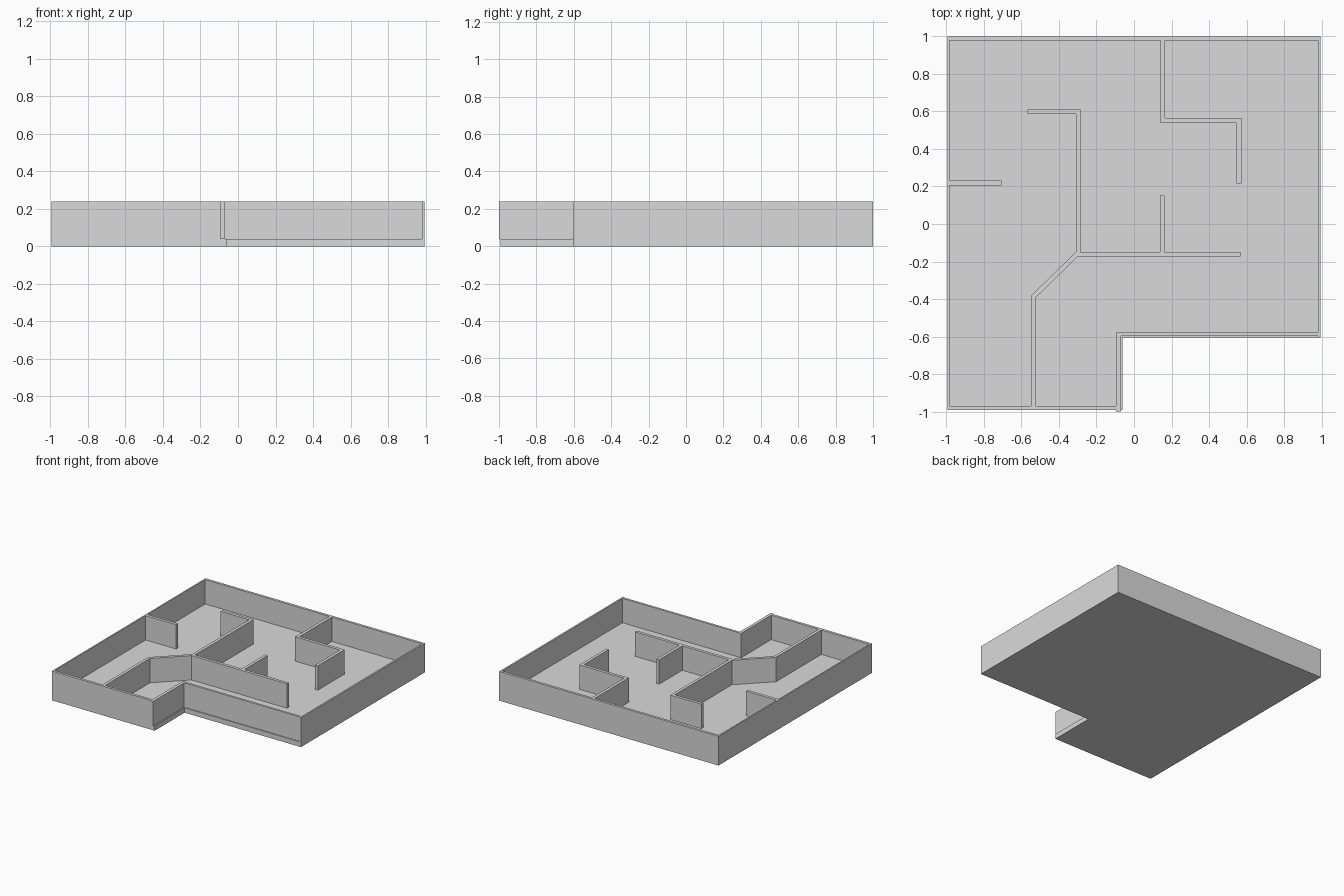
import bpy
import bmesh
from mathutils import Vector

FLOOR, TOP = 0.04, 0.24

cube = bpy.data.objects.get("Cube")
if cube:
    bpy.data.objects.remove(cube, do_unlink=True)

grey = bpy.data.materials.new("plain grey")
grey.use_nodes = True
grey.diffuse_color = (0.7, 0.7, 0.7, 1)
grey.node_tree.nodes["Principled BSDF"].inputs["Base Color"].default_value = grey.diffuse_color


def prism(name, outline, z0, z1):
    """Extrude a flat outline from z0 up to z1."""
    bm = bmesh.new()
    base = bm.faces.new([bm.verts.new((x, y, z0)) for x, y in outline])
    top = bmesh.ops.extrude_face_region(bm, geom=[base], use_keep_orig=True)
    verts = [g for g in top["geom"] if isinstance(g, bmesh.types.BMVert)]
    bmesh.ops.translate(bm, verts=verts, vec=(0, 0, z1 - z0))
    bmesh.ops.recalc_face_normals(bm, faces=bm.faces)
    mesh = bpy.data.meshes.new(name)
    bm.to_mesh(mesh)
    bm.free()
    mesh.materials.append(grey)
    obj = bpy.data.objects.new(name, mesh)
    bpy.context.collection.objects.link(obj)
    return obj


def block(name, x0, x1, y0, y1):
    """Straight wall filling a rectangle of the plan."""
    return prism(name, [(x0, y0), (x1, y0), (x1, y1), (x0, y1)], FLOOR, TOP)


def wall(name, path, width=0.025):
    """Wall of even width along a path, with mitred corners."""
    pts = [Vector(p) for p in path]
    dirs = [(b - a).normalized() for a, b in zip(pts, pts[1:])]
    left, right = [], []
    for i, p in enumerate(pts):
        before, after = dirs[max(i - 1, 0)], dirs[min(i, len(dirs) - 1)]
        n0, n1 = Vector((-before.y, before.x)), Vector((-after.y, after.x))
        offset = (n0 + n1) * (width / 2) / (1 + n0.dot(n1))
        left.append(p + offset)
        right.append(p - offset)
    return prism(name, left + right[::-1], FLOOR, TOP)


# Floor slab with the cut-out corner
prism("floor", [(-0.995, -0.992), (-0.061, -0.992), (-0.061, -0.605),
                (0.995, -0.605), (0.995, 1), (-0.995, 1)], 0, FLOOR)

# Outer walls
block("back_wall", -0.995, 0.995, 0.979, 1)
block("right_side_wall", -0.995, -0.983, -0.992, 0.979)
block("left_side_wall", 0.981, 0.995, -0.605, 0.979)
block("front_wall", -0.983, -0.095, -0.992, -0.97)
block("corner_side_wall", -0.095, -0.07, -1, -0.578)
block("corner_front_wall", -0.07, 0.981, -0.597, -0.578)

# Inner partitions
wall("long_partition", [(-0.537, -0.97), (-0.537, -0.388),
                        (-0.304, -0.161), (0.567, -0.161)])
wall("hooked_partition", [(-0.298, -0.15), (-0.298, 0.599), (-0.568, 0.599)])
wall("stepped_partition", [(0.154, 0.979), (0.154, 0.552),
                           (0.56, 0.552), (0.56, 0.216)])
wall("short_partition", [(0.15, -0.149), (0.15, 0.153)])
wall("side_stub", [(-0.983, 0.219), (-0.707, 0.219)])
